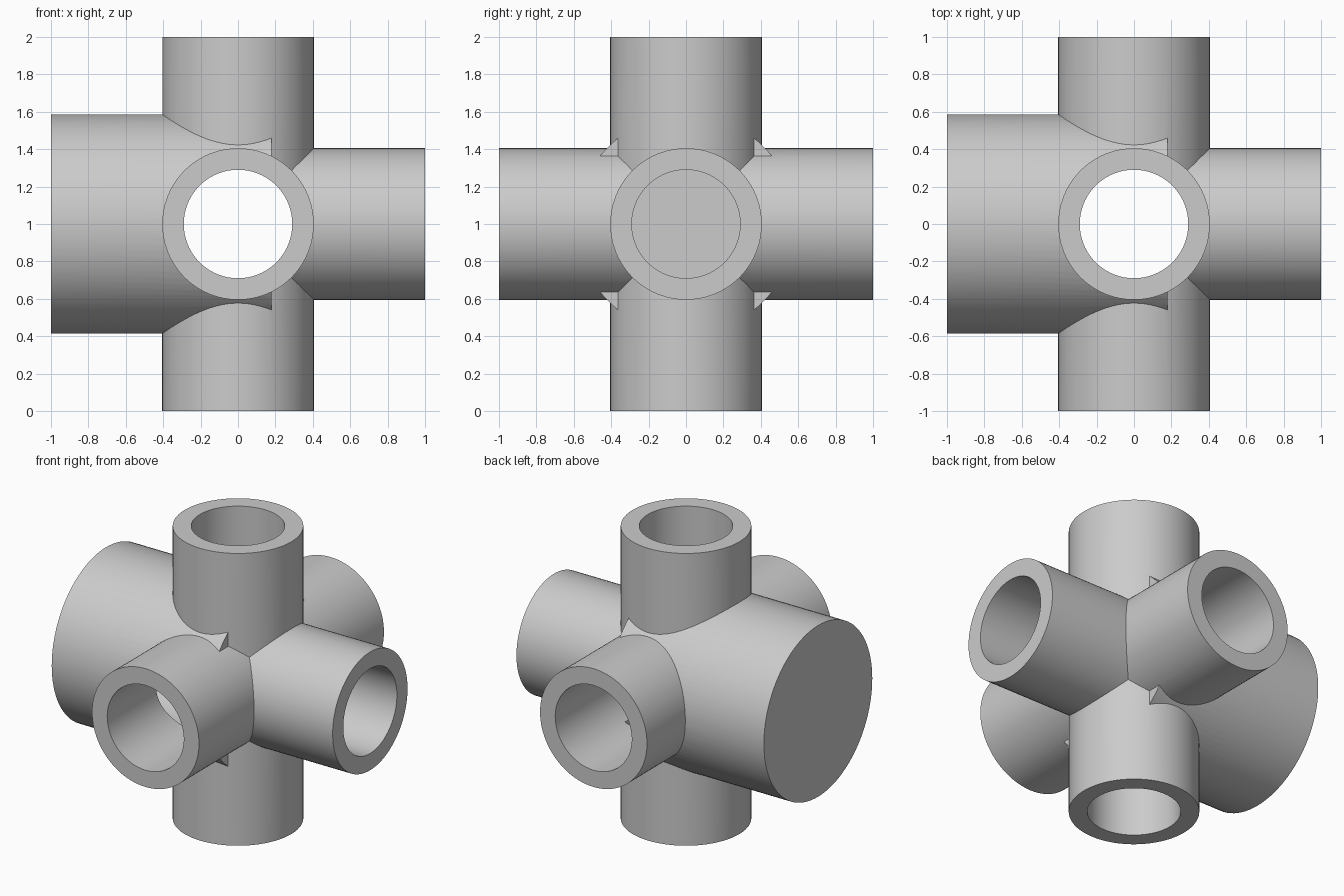
import bpy
import math

cube = bpy.data.objects.get("Cube")
if cube:
    bpy.data.objects.remove(cube, do_unlink=True)

OUTER, BORE = 0.405, 0.29        # branch pipe radii
HUB, CAVITY = 0.586, 0.471       # wide stub radii
HUB_END = 0.18                   # where the wide stub stops
ROT = {"x": (0, math.pi / 2, 0), "y": (math.pi / 2, 0, 0), "z": (0, 0, 0)}


def cylinder(name, axis, radius, start, end):
    """Cylinder along an axis through the joint centre."""
    mid = (start + end) / 2
    loc = [mid if a == axis else 0 for a in "xyz"]
    loc[2] += 1
    bpy.ops.mesh.primitive_cylinder_add(vertices=96, radius=radius, depth=end - start,
                                        location=loc, rotation=ROT[axis])
    obj = bpy.context.object
    obj.name = name
    return obj


# Outer bodies: wide closed stub, two through pipes and one side branch
joint = cylinder("pipe_joint", "x", HUB, -1, HUB_END)
steps = [
    ("UNION", cylinder("upright_pipe", "z", OUTER, -1, 1)),
    ("UNION", cylinder("cross_pipe", "y", OUTER, -1, 1)),
    ("UNION", cylinder("side_pipe", "x", OUTER, 0, 1)),
    # Hollow centre and the three bores
    ("DIFFERENCE", cylinder("hub_cavity", "x", CAVITY, -0.885, HUB_END - 0.005)),
    ("DIFFERENCE", cylinder("upright_bore", "z", BORE, -1.1, 1.1)),
    ("DIFFERENCE", cylinder("cross_bore", "y", BORE, -1.1, 1.1)),
    ("DIFFERENCE", cylinder("side_bore", "x", BORE, -0.1, 1.1)),
]

bpy.ops.object.select_all(action="DESELECT")
bpy.context.view_layer.objects.active = joint
joint.select_set(True)
for operation, tool in steps:
    tool.hide_render = True
    mod = joint.modifiers.new(tool.name, "BOOLEAN")
    mod.operation = operation
    mod.solver = "EXACT"
    mod.object = tool
    bpy.ops.object.modifier_apply(modifier=mod.name)
    bpy.data.objects.remove(tool, do_unlink=True)

# Plain grey finish
grey = bpy.data.materials.new("plain_grey")
grey.use_nodes = True
colour = (0.6, 0.6, 0.6, 1)
grey.diffuse_color = colour
grey.node_tree.nodes["Principled BSDF"].inputs["Base Color"].default_value = colour
joint.data.materials.clear()
joint.data.materials.append(grey)

bpy.ops.object.shade_smooth_by_angle(angle=math.radians(25))
